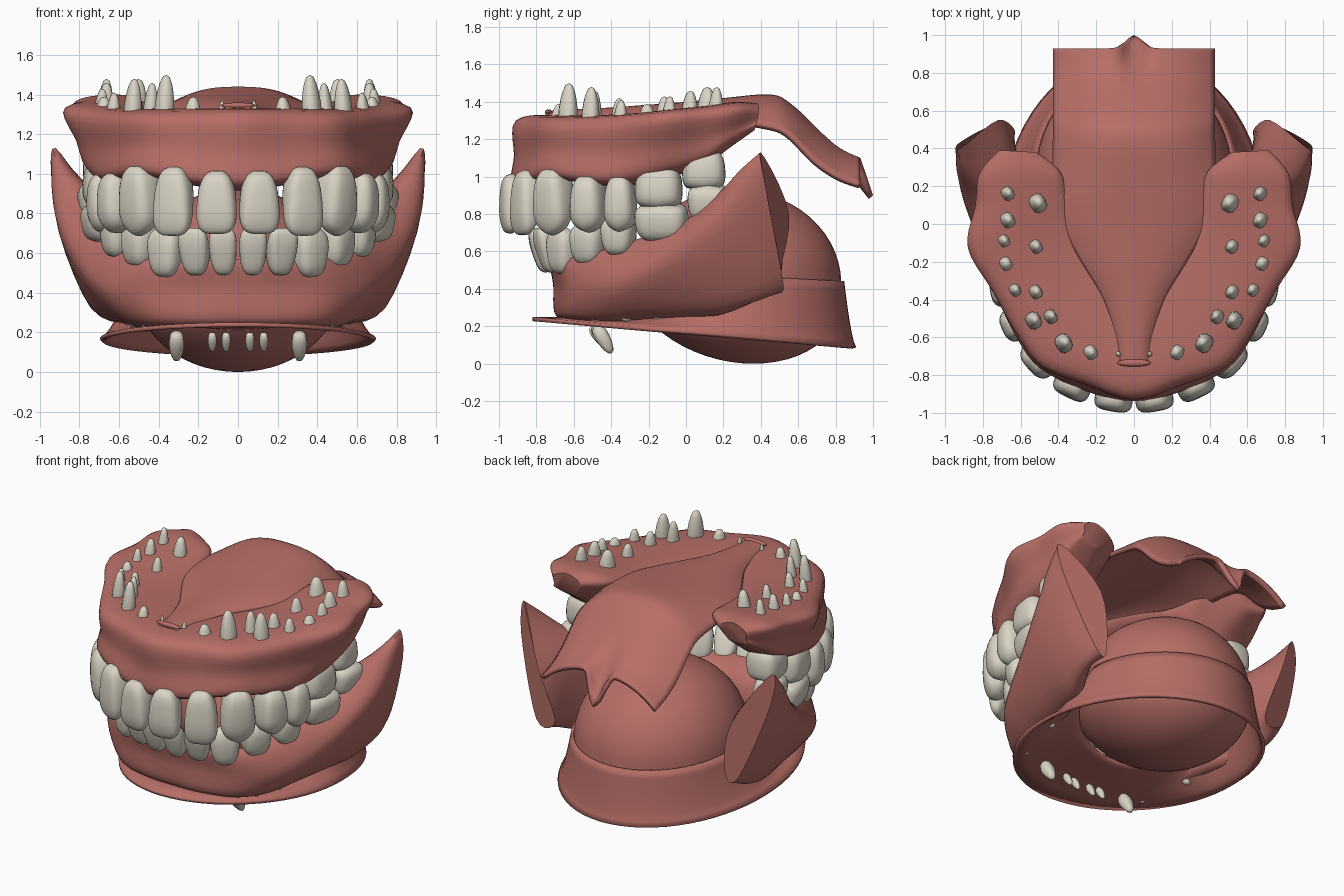
import bpy, bmesh, math
from mathutils import Vector, Matrix

if "Cube" in bpy.data.objects:
    bpy.data.objects.remove(bpy.data.objects["Cube"])


def material(name, rgb):
    m = bpy.data.materials.new(name)
    m.diffuse_color = (*rgb, 1)
    m.use_nodes = True
    m.node_tree.nodes["Principled BSDF"].inputs["Base Color"].default_value = m.diffuse_color
    return m


GUM = material("gum pink", (0.47, 0.155, 0.135))
IVORY = material("tooth ivory", (0.70, 0.66, 0.56))


def finish(bm, name, mat, angle=50):
    bmesh.ops.recalc_face_normals(bm, faces=bm.faces)
    me = bpy.data.meshes.new(name)
    bm.to_mesh(me)
    bm.free()
    me.materials.append(mat)
    me.shade_smooth()
    me.set_sharp_from_angle(angle=math.radians(angle))
    ob = bpy.data.objects.new(name, me)
    bpy.context.collection.objects.link(ob)
    return ob


def spline(pts, steps, closed):
    """Smooth curve passing through every point."""
    n, out = len(pts), []
    get = (lambda i: pts[i % n]) if closed else (lambda i: pts[min(max(i, 0), n - 1)])
    for i in range(n if closed else n - 1):
        a, b, c, d = (get(i + k) for k in (-1, 0, 1, 2))
        for s in range(steps):
            t = s / steps
            out.append(b + 0.5 * t * ((c - a) + t * ((2 * a - 5 * b + 4 * c - d)
                                                    + t * (3 * (b - c) + d - a))))
    if not closed:
        out.append(pts[-1])
    return out


def skin(bm, rows, closed, caps=False):
    vs = [[bm.verts.new(p) for p in r] for r in rows]
    n = len(vs[0])
    for a, b in zip(vs, vs[1:]):
        for j in range(n if closed else n - 1):
            k = (j + 1) % n
            bm.faces.new((a[j], a[k], b[k], b[j]))
    if caps:
        bm.faces.new(vs[0])
        bm.faces.new(vs[-1])


def arch(name, half):
    """Horseshoe body: half the sections, mirrored, smoothed both ways."""
    rings = [[Vector((-p.x, p.y, p.z)) for p in r] for r in half[:0:-1]] + half
    cols = [spline(list(c), 5, False) for c in zip(*rings)]
    rows = [spline(list(r), 5, True) for r in zip(*cols)]
    bm = bmesh.new()
    skin(bm, rows, True, True)
    return finish(bm, name, GUM)


# Upper gum: outer rim xy, inner rim xy, tooth line xy, top z, bottom z
upper = [(0, -.91, 0, -.46, 0, -.87, 1.30, .92),
         (.25, -.825, .05, -.40, .22, -.83, 1.30, .94),
         (.47, -.735, .10, -.28, .46, -.71, 1.30, .98),
         (.60, -.57, .18, -.14, .59, -.53, 1.30, .96),
         (.73, -.35, .27, -.05, .66, -.35, 1.31, .95),
         (.87, -.12, .33, .03, .70, -.13, 1.33, .99),
         (.83, .10, .36, .14, .70, .10, 1.35, 1.06),
         (.81, .27, .40, .28, .69, .22, 1.37, 1.14),
         (.71, .39, .52, .38, .66, .37, 1.36, 1.24)]
half = []
for i, (ox, oy, ix, iy, bx, by, zt, zb) in enumerate(upper):
    O, I, B = Vector((ox, oy, 0)), Vector((ix, iy, 0)), Vector((bx, by, 0))
    d = (I - O).normalized()
    wide = .13 if i < 8 else .06
    at = lambda p, z: Vector((p.x, p.y, z))
    half.append([at(O, zt), at(O.lerp(B, .5) - d * .03, zt * .5 + zb * .5),
                 at(B - d * .055, zb + .03), at(B + d * wide, zb + .01),
                 at(B.lerp(I, .6 if i < 5 else .85), zt * .55 + zb * .45),
                 at(I, zt - .01), at(I.lerp(O, .5), zt + .03)])
arch("upper_gum", half)

# Lower gum with rising rear wings: crest, outer wall, bottom outside
lower = [(0, -.72, .57, 0, -.71, .42, 0, -.69, .25),
         (.20, -.71, .56, .22, -.69, .42, .20, -.68, .25),
         (.40, -.64, .56, .46, -.63, .41, .42, -.61, .25),
         (.53, -.48, .60, .64, -.47, .42, .54, -.45, .25),
         (.62, -.28, .66, .75, -.27, .48, .61, -.25, .27),
         (.70, -.05, .74, .84, -.05, .60, .68, 0, .29),
         (.77, .13, .87, .91, .15, .75, .74, .20, .32),
         (.87, .29, 1.03, .935, .30, .87, .76, .40, .37),
         (.92, .40, 1.13, .925, .43, .92, .75, .52, .43)]
half = []
for i, (cx, cy, cz, mx, my, mz, bx, by, bz) in enumerate(lower):
    C, M, B = Vector((cx, cy, cz)), Vector((mx, my, mz)), Vector((bx, by, bz))
    inward = Vector((-cx, .1 - cy, 0)).normalized()
    if i < 7:
        half.append([C, M, B, B + inward * .17, C + inward * .17 + Vector((0, 0, -.09))])
    else:
        k = i - 7
        half.append([C, M, B, Vector((.63, .37 + .12 * k, .44)),
                     Vector((.66 + .06 * k, .40 + .15 * k, .80))])
arch("lower_gum", half)

# Palate sheet with a hanging rear point: y, half width, centre z, edge z
palate = [(-.75, .085, 1.35, 1.32), (-.6, .10, 1.36, 1.32), (-.4, .16, 1.37, 1.325),
          (-.2, .28, 1.385, 1.325), (0, .39, 1.40, 1.32), (.2, .43, 1.42, 1.31),
          (.45, .43, 1.44, 1.27), (.56, .43, 1.39, 1.22), (.7, .43, 1.26, 1.08),
          (.82, .43, 1.16, 1.0), (.93, .43, 1.11, .96)]
rows = []
for y, w, zc, ze in palate:
    row = []
    for j in range(33):
        u = j / 16 - 1
        bump = math.exp(-(u / .13) ** 2) * max(0, (y - .78) / .15)
        row.append(Vector((u * w, y + .07 * bump, zc - (zc - ze) * abs(u) ** 2.6 - .21 * bump)))
    rows.append(row)
cols = [spline(list(c), 4, False) for c in zip(*rows)]
bm = bmesh.new()
skin(bm, list(zip(*cols)), False)
ob = finish(bm, "palate", GUM)
if ob.data.polygons[0].normal.z < 0:
    ob.data.flip_normals()
mod = ob.modifiers.new("thickness", 'SOLIDIFY')
mod.thickness, mod.offset = .03, -1

# Throat ball, bulging under the floor
bm = bmesh.new()
bmesh.ops.create_uvsphere(bm, u_segments=48, v_segments=28, radius=1)
for v in bm.verts:
    x, y, z = v.co
    v.co = (.52 * x, .26 + .57 * y + .1 * max(0, -z), .43 + (.5 if z > 0 else .43) * z)
finish(bm, "throat_ball", GUM)

# Sloped floor flange rising into a flared skirt around the ball
rows = []
for k in range(9):
    t = k / 8
    row = []
    for i in range(64):
        a = math.tau * i / 64
        c, s = math.cos(a), math.sin(a)
        rim = Vector((.69 * c, .04 + .86 * s, .165 - .09 * (.04 + .86 * s)))
        top = Vector((.525 * c, .26 + (.575 if s > 0 else .47) * s,
                      .47 - .03 * s if s > 0 else .47 + .25 * s))
        p = rim.lerp(top, t ** .75)
        p.z = rim.z + (top.z - rim.z) * t ** (1.15 if s > 0 else 1.15 - .7 * s)
        row.append(p)
    rows.append(row)
bm = bmesh.new()
skin(bm, rows, True)
ob = finish(bm, "floor_flange", GUM)
mod = ob.modifiers.new("thickness", 'SOLIDIFY')
mod.thickness, mod.offset = .022, 0


def peg(name, loc, size, turn, tilt, flip, kind):
    """One tooth or root tip; local +z is the biting edge or the tip."""
    bm = bmesh.new()
    small = kind == "root"
    bmesh.ops.create_uvsphere(bm, u_segments=10 if small else 24,
                              v_segments=8 if small else 14, radius=1)
    rnd = lambda q, e: math.copysign(abs(q) ** e, q)
    for v in bm.verts:
        x, y, z = v.co
        h = (z + 1) / 2
        if small:
            x, y = rnd(x, .75) * (1 - .4 * h), rnd(y, .75) * (1 - .4 * h)
        else:
            x, y, z = rnd(x, .6), rnd(y, .7), rnd(z, .75)
            if kind == "molar":
                x, y = x * (.88 + .12 * h), y * (.95 + .05 * h)
                z += .13 * max(0, z) * (abs(x) + abs(y) - 1) + .06 * math.cos(6 * x) * h
            else:
                x *= .72 + .32 * h
                edge = {"incisor": .55, "canine": .35, "premolar": .15}[kind]
                y *= 1 - edge * h
                if kind in ("canine", "premolar"):
                    z -= .22 * abs(x) * h
        v.co = (x * size[0] / 2, y * size[1] / 2, z * size[2] / 2)
    if flip:
        bm.transform(Matrix.Scale(-1, 4, (0, 0, 1)))
    bm.transform(Matrix.Translation(loc) @ Matrix.Rotation(math.radians(turn), 4, 'Z')
                 @ Matrix.Rotation(math.radians(tilt), 4, 'X'))
    finish(bm, name, IVORY, 70)


KINDS = ["incisor", "incisor", "canine", "premolar", "premolar", "molar", "molar"]
# x, y, z, width, depth, height, turn
UPPER = [(.107, -.925, .855, .225, .19, .32, 10), (.325, -.855, .86, .225, .19, .35, 26),
         (.495, -.71, .865, .235, .21, .36, 48), (.605, -.52, .855, .205, .22, .31, 66),
         (.66, -.35, .855, .185, .22, .31, 76), (.67, -.145, .945, .265, .23, .25, 83),
         (.67, .095, 1.035, .245, .23, .23, 90)]
LOWER = [(.075, -.775, .61, .155, .14, .25, 5), (.22, -.745, .61, .17, .14, .25, 16),
         (.365, -.66, .61, .20, .17, .26, 36), (.49, -.52, .65, .21, .19, .24, 55),
         (.60, -.36, .69, .20, .19, .22, 68), (.68, -.13, .76, .30, .21, .21, 76),
         (.71, .12, .86, .23, .19, .21, 80)]
# x, y, tip z, width
TOP_ROOTS = [(.23, -.68, 1.39, .11), (.37, -.63, 1.50, .125), (.44, -.49, 1.46, .095),
             (.53, -.51, 1.48, .115), (.52, -.36, 1.42, .10), (.63, -.35, 1.41, .09),
             (.68, -.21, 1.39, .115), (.52, -.12, 1.43, .10), (.69, -.09, 1.43, .095),
             (.51, .11, 1.48, .135), (.67, .02, 1.46, .115), (.67, .16, 1.48, .105),
             (.085, -.69, 1.37, .045)]
# x, y, z centre, width, height
LOW_ROOTS = [(.31, -.44, .13, .095, .17), (.13, -.47, .15, .055, .11), (.06, -.48, .15, .055, .11),
             (.54, -.15, .26, .09, .09), (.52, -.32, .255, .09, .07), (.46, -.48, .25, .08, .1)]

for side, sx in (("right", 1), ("left", -1)):
    for n, (x, y, z, w, d, h, a) in enumerate(UPPER):
        peg(f"upper_{KINDS[n]}_{side}_{n}", (sx * x, y, z), (w, d, h), sx * a,
            -8 if n < 2 else -3, True, KINDS[n])
    for n, (x, y, z, w, d, h, a) in enumerate(LOWER):
        peg(f"lower_{KINDS[n]}_{side}_{n}", (sx * x, y, z), (w, d, h), sx * a,
            24 if n < 2 else 10, False, KINDS[n])
    for n, (x, y, tip, w) in enumerate(TOP_ROOTS):
        h = tip - 1.22
        peg(f"upper_root_{side}_{n}", (sx * x, y, tip - h / 2), (w, w * .85, h), sx * 60, -4,
            False, "root")
    for n, (x, y, z, w, h) in enumerate(LOW_ROOTS):
        peg(f"lower_root_{side}_{n}", (sx * x, y, z), (w, w, h), 0, 30, True, "root")

# Small raised lip at the front of the palate
bm = bmesh.new()
bmesh.ops.create_uvsphere(bm, u_segments=16, v_segments=8, radius=1,
                          matrix=Matrix.Translation((0, -.735, 1.345))
                          @ Matrix.Diagonal((.09, .02, .015, 1)))
finish(bm, "palate_lip", GUM)
